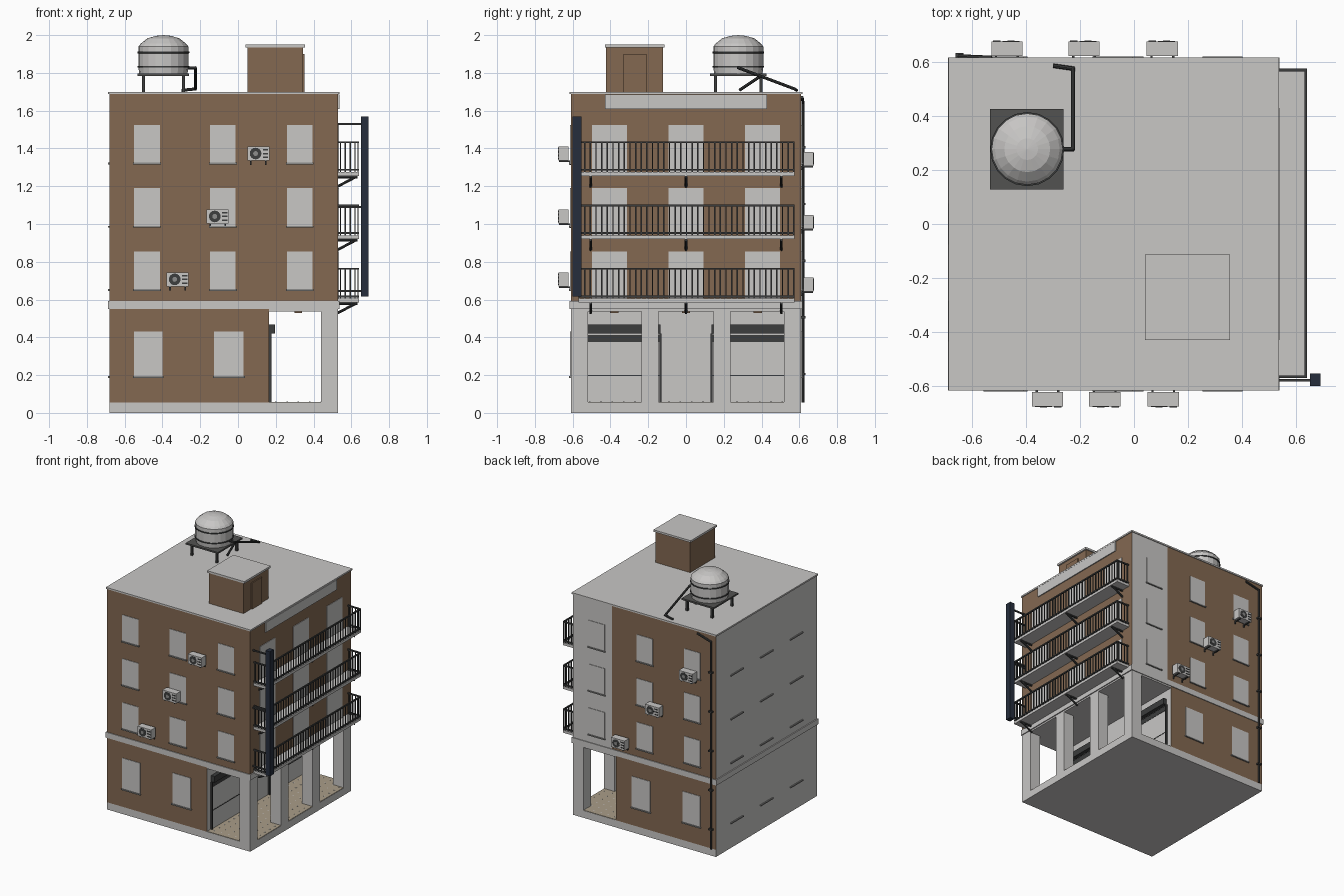
import bpy, bmesh, math
from mathutils import Vector, Matrix

if "Cube" in bpy.data.objects:
    bpy.data.objects.remove(bpy.data.objects["Cube"])


def material(name, rgb):
    m = bpy.data.materials.new(name)
    m.diffuse_color = (*rgb, 1)
    m.use_nodes = True
    m.node_tree.nodes["Principled BSDF"].inputs["Base Color"].default_value = m.diffuse_color
    return m


GREY = material("light plaster", (0.58, 0.57, 0.56))
BROWN = material("brown brick", (0.228, 0.140, 0.083))
DARK = material("dark metal", (0.045, 0.047, 0.047))
NAVY = material("navy sign", (0.019, 0.027, 0.046))
TAN = material("tan tiles", (0.40, 0.34, 0.25))
SILL = material("grey sill", (0.27, 0.27, 0.265))
STEEL = material("platform steel", (0.085, 0.085, 0.083))


def finish(name, bm, *mats):
    me = bpy.data.meshes.new(name)
    bmesh.ops.recalc_face_normals(bm, faces=bm.faces)
    bm.to_mesh(me)
    bm.free()
    ob = bpy.data.objects.new(name, me)
    bpy.context.collection.objects.link(ob)
    for m in mats:
        me.materials.append(m)
    return ob


def add_box(bm, x0, x1, y0, y1, z0, z1):
    mat = Matrix.Translation(((x0 + x1) / 2, (y0 + y1) / 2, (z0 + z1) / 2))
    mat = mat @ Matrix.Diagonal((x1 - x0, y1 - y0, z1 - z0, 1))
    bmesh.ops.create_cube(bm, size=1, matrix=mat)


def boxes(name, mat, items):
    bm = bmesh.new()
    for b in items:
        add_box(bm, *b)
    return finish(name, bm, mat)


def tube(name, mat, paths, r=0.007):
    """Round pipes along straight-segment paths."""
    bm = bmesh.new()
    for path in paths:
        for a, b in zip(path, path[1:]):
            a, b = Vector(a), Vector(b)
            d = b - a
            m = Matrix.Translation((a + b) / 2) @ d.to_track_quat('Z', 'Y').to_matrix().to_4x4()
            bmesh.ops.create_cone(bm, cap_ends=True, segments=8, radius1=r, radius2=r,
                                  depth=d.length + r, matrix=m)
    return finish(name, bm, mat)


def lathe(name, mat, cx, cy, profile, n=20):
    """Spin an (r, z) profile round a vertical axis."""
    bm = bmesh.new()
    vs = [bm.verts.new((cx + r, cy, z)) for r, z in profile]
    es = [bm.edges.new(p) for p in zip(vs, vs[1:])]
    bmesh.ops.spin(bm, geom=vs + es, cent=(cx, cy, 0), axis=(0, 0, 1),
                   angle=2 * math.pi, steps=n)
    bmesh.ops.remove_doubles(bm, verts=bm.verts, dist=1e-4)
    return finish(name, bm, mat)


def wall_block(name, b, is_brown, cut_x=None):
    """Block whose faces are brick or plaster according to their direction."""
    bm = bmesh.new()
    add_box(bm, *b)
    if cut_x is not None:
        bmesh.ops.bisect_plane(bm, geom=bm.verts[:] + bm.edges[:] + bm.faces[:],
                               plane_co=(cut_x, 0, 0), plane_no=(1, 0, 0))
    ob = finish(name, bm, GREY, BROWN)
    for p in ob.data.polygons:
        p.material_index = int(is_brown(p.normal, p.center))


# --- main masses
L, R, F, B = -0.68, 0.53, -0.61, 0.61
boxes("base", GREY, [(L, R, F, B, 0, 0.055)])
wall_block("ground_floor", (L, 0.165, F, B, 0.055, 0.55), lambda n, c: abs(n.y) > 0.5)
boxes("floor_band", GREY, [(L - 0.008, R + 0.008, F - 0.006, B + 0.006, 0.55, 0.592),
                           (0.165, R, F, B, 0.538, 0.55)])
wall_block("upper_floors", (L, R, F, B, 0.592, 1.69),
           lambda n, c: n.y < -0.5 or n.x > 0.5 or (n.y > 0.5 and c.x < 0.2), cut_x=0.2)
boxes("roof_slab", GREY, [(L - 0.007, R + 0.007, F - 0.006, B + 0.006, 1.688, 1.70)])
boxes("fascia_panel", GREY, [(R, R + 0.008, -0.43, 0.43, 1.61, 1.686)])

# --- porch
boxes("porch_pillars", GREY, [(0.44, R, y - 0.045, y + 0.045, 0.055, 0.538)
                              for y in (-0.565, -0.19, 0.19, 0.565)])
boxes("porch_tiles", TAN, [(0.165, R - 0.002, F + 0.002, B - 0.002, 0.055, 0.058)])
boxes("tile_dots", GREY, [(0.2 + i * 0.06 - 0.004, 0.2 + i * 0.06 + 0.004,
                           -0.57 + j * 0.06 - 0.004, -0.57 + j * 0.06 + 0.004, 0.057, 0.059)
                          for i in range(6) for j in range(20)])
shut, trim = [], []
for s in (-1, 1):
    y0, y1 = sorted((s * 0.135, s * 0.56))
    shut.append((0.165, 0.17, y0, y1, 0.058, 0.375))
    trim += [(0.165, 0.195, y0, y1, 0.42, 0.467),        # roller box
             (0.165, 0.172, y0, y1, 0.375, 0.412),       # slatted opening
             (0.165, 0.172, y0, y1, 0.194, 0.2)]         # panel joint
    trim += [(0.165, 0.178, y - 0.006, y + 0.006, 0.058, 0.42) for y in (y0, y1)]
boxes("shutters", GREY, shut)
boxes("shutter_trim", DARK, trim)
boxes("ceiling_lamps", BROWN, [(0.3, 0.34, y - 0.022, y + 0.022, 0.528, 0.538)
                               for y in (-0.38, 0, 0.38)])

# --- windows and sills
panes, sills = [], []
T = 0.004
upper = [(x, 0.068, z, z + 0.2) for x in (-0.482, -0.08, 0.327) for z in (0.655, 0.99, 1.325)]
ground = [(-0.475, 0.075, 0.195, 0.43), (-0.048, 0.078, 0.195, 0.43)]
for x, w, z0, z1 in upper + ground:
    for y0, y1, e in ((F - T, F, -1), (B, B + T, 1)):
        panes.append((x - w, x + w, y0, y1, z0, z1))
        a, b = sorted((e * 0.61, e * 0.62))
        sills.append((x - w - 0.006, x + w + 0.006, a, b, z0 - 0.009, z0))
for y in (-0.36, 0, 0.36):
    for z in (0.195, 0.655, 0.99, 1.325):
        sills.append((L - 0.009, L, y - 0.075, y + 0.075, z - 0.009, z))
boxes("window_panes", GREY, panes)
boxes("window_sills", SILL, sills)

# --- balconies
BX, Y0, Y1 = 0.64, -0.57, 0.575
slabs, doors, rails, braces = [], [], [], []
for z in (0.605, 0.94, 1.275):
    slabs.append((R, BX, Y0, Y1, z - 0.02, z))
    for y in (-0.405, 0, 0.405):
        doors.append((R, R + T, y - 0.093, y + 0.093, z, z + 0.25))
    for h in (0.012, 0.158):                             # bottom and top rails
        rails.append((BX - 0.01, BX, Y0, Y1, z + h - 0.005, z + h + 0.005))
        for y in (Y0, Y1 - 0.01):
            rails.append((R, BX, y, y + 0.01, z + h - 0.005, z + h + 0.005))
    for i in range(39):                                  # long side balusters
        y = Y0 + 0.004 + i * (Y1 - Y0 - 0.008) / 38
        rails.append((BX - 0.008, BX - 0.002, y - 0.0035, y + 0.0035, z, z + 0.158))
    for i in range(4):                                   # short side balusters
        x = R + 0.012 + i * 0.026
        for y in (Y0 + 0.005, Y1 - 0.005):
            rails.append((x - 0.003, x + 0.003, y - 0.003, y + 0.003, z, z + 0.158))
    for y in (-0.505, 0, 0.505):
        braces.append([(R, y, z - 0.075), (BX - 0.015, y, z - 0.025)])
        braces.append([(R, y, z - 0.026), (BX - 0.01, y, z - 0.026)])
boxes("balcony_slabs", GREY, slabs)
boxes("balcony_doors", GREY, doors)
boxes("balcony_railings", DARK, rails)
tube("balcony_brackets", DARK, braces, 0.007)

# --- vertical sign
boxes("sign", NAVY, [(0.652, 0.69, -0.6, -0.553, 0.615, 1.568)])
boxes("sign_arms", DARK, [(R, 0.655, -0.583, -0.573, z, z + 0.01) for z in (0.64, 1.085, 1.525)])

# --- air conditioners
cases, grilles, feet = [], [], []
fans, rims = bmesh.new(), bmesh.new()
units = [(0.108, 1.373, -1), (-0.108, 1.04, -1), (-0.32, 0.707, -1),
         (-0.47, 1.345, 1), (-0.185, 1.01, 1), (0.105, 0.68, 1)]
for x, z, e in units:
    def put(lst, xa, xb, da, db, za, zb):
        ys = sorted((e * (0.61 + da), e * (0.61 + db)))
        xs = sorted((x - e * xa, x - e * xb))
        lst.append((*xs, *ys, z + za, z + zb))
    put(cases, -0.058, 0.058, 0.012, 0.066, -0.037, 0.037)
    for h in (-0.02, 0, 0.02):
        put(grilles, 0.024, 0.052, 0.064, 0.068, h - 0.004, h + 0.004)
    for a in (-0.04, 0.04):
        put(feet, a - 0.004, a + 0.004, 0, 0.062, -0.045, -0.037)
        put(feet, a - 0.004, a + 0.004, 0, 0.008, -0.06, -0.037)
    for bm, r, d in ((fans, 0.031, 0.0665), (rims, 0.013, 0.068)):
        m = Matrix.Translation((x + e * 0.015, e * (0.61 + d - 0.002), z))
        bmesh.ops.create_cone(bm, cap_ends=True, segments=16, radius1=r, radius2=r,
                              depth=0.005, matrix=m @ Matrix.Rotation(math.pi / 2, 4, 'X'))
boxes("aircon_cases", GREY, cases)
boxes("aircon_grilles", DARK, grilles)
boxes("aircon_feet", DARK, feet)
finish("aircon_fans", fans, DARK)
finish("aircon_hubs", rims, SILL)

# --- roof cabin
boxes("cabin", BROWN, [(0.05, 0.343, -0.423, -0.122, 1.70, 1.935),
                       (0.343, 0.351, -0.33, -0.21, 1.70, 1.9)])
boxes("cabin_cap", GREY, [(0.04, 0.355, -0.43, -0.113, 1.935, 1.95)])

# --- water tank
CX, CY = -0.395, 0.277
lathe("tank", GREY, CX, CY, [(0, 1.795), (0.128, 1.795), (0.132, 1.83), (0.132, 1.94),
                             (0.12, 1.955), (0.085, 1.983), (0.04, 1.996), (0, 2.0)])
for z in (1.832, 1.908):
    lathe("tank_hoop", DARK, CX, CY, [(0.128, z - 0.005), (0.137, z - 0.004),
                                      (0.137, z + 0.004), (0.128, z + 0.005)])
boxes("tank_platform", STEEL, [(-0.532, -0.26, 0.128, 0.425, 1.784, 1.796)])
boxes("tank_legs", DARK, [(x - 0.008, x + 0.008, y - 0.008, y + 0.008, 1.70, 1.785)
                          for x in (-0.5, -0.288) for y in (0.157, 0.397)])

# --- pipes
tube("tank_pipe", DARK, [[(-0.27, CY, 1.827), (-0.226, CY, 1.827), (-0.226, 0.575, 1.715),
                          (-0.295, 0.585, 1.708)],
                         [(-0.288, 0.285, 1.71), (-0.288, 0.39, 1.78)]], 0.008)
tube("drain_pipe", DARK, [[(-0.53, 0.615, 1.67), (-0.645, 0.62, 1.64), (-0.645, 0.62, 0.06)]], 0.008)
boxes("pipe_clips", DARK, [(-0.66, -0.63, 0.61, 0.632, z, z + 0.012)
                           for z in (0.2, 0.5, 0.8, 1.1, 1.4)])
